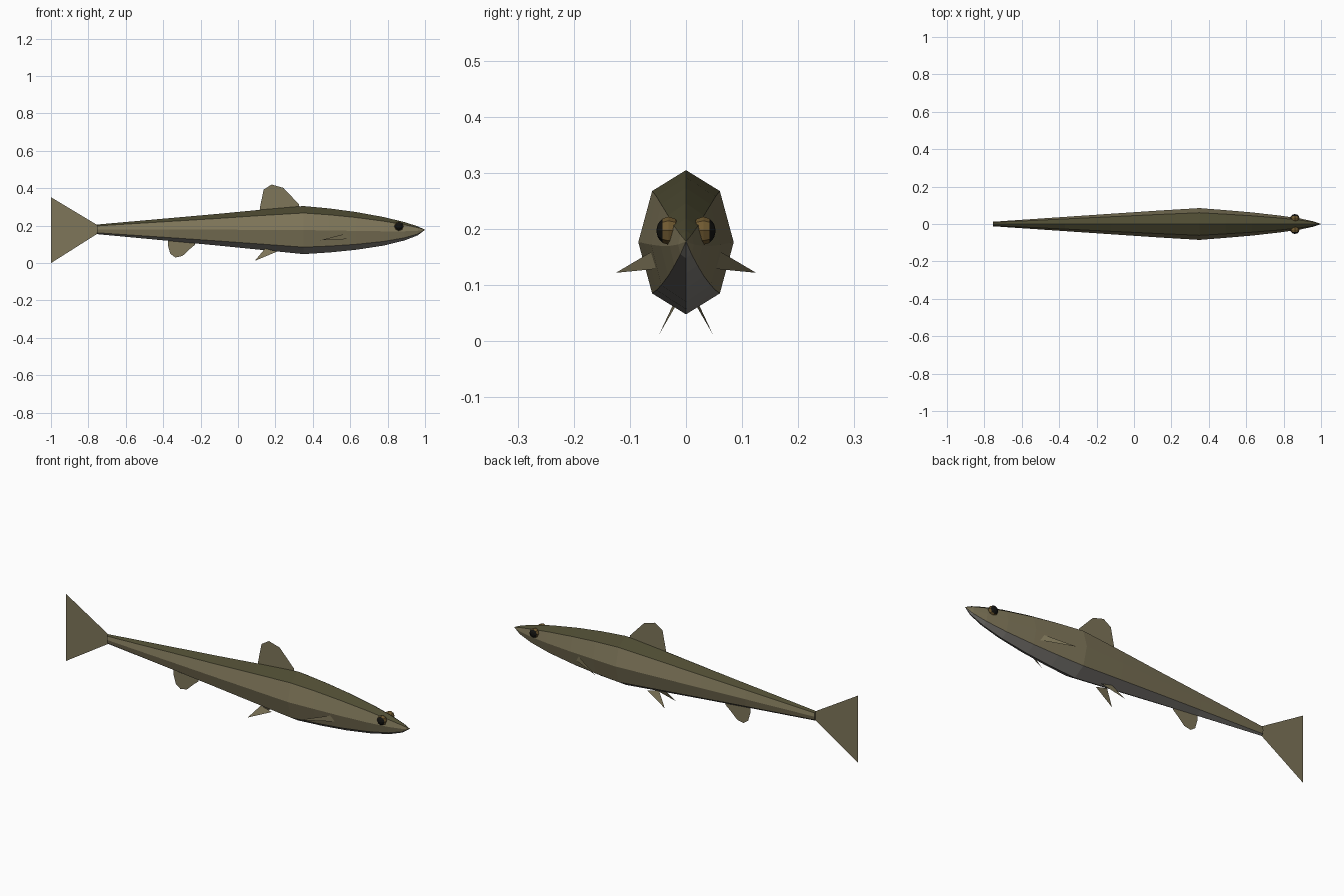
import bpy, bmesh, math
from mathutils import Matrix

if "Cube" in bpy.data.objects:
    bpy.data.objects.remove(bpy.data.objects["Cube"])


def material(name, rgb):
    m = bpy.data.materials.new(name)
    m.diffuse_color = (*rgb, 1)
    m.use_nodes = True
    m.node_tree.nodes["Principled BSDF"].inputs["Base Color"].default_value = m.diffuse_color
    return m


BACK = material("dark_olive", (0.075, 0.07, 0.032))
SIDE = material("olive", (0.21, 0.18, 0.10))
BELLY = material("pale_grey", (0.22, 0.21, 0.19))
FIN = material("fin_olive", (0.21, 0.18, 0.10))
IRIS = material("amber", (0.16, 0.10, 0.03))
PUPIL = material("black", (0.006, 0.006, 0.005))


def finish(bm, name, mats):
    mesh = bpy.data.meshes.new(name)
    bm.to_mesh(mesh)
    bm.free()
    for m in mats:
        mesh.materials.append(m)
    obj = bpy.data.objects.new(name, mesh)
    bpy.context.collection.objects.link(obj)
    return obj


def fin(name, points):
    bm = bmesh.new()
    bm.faces.new([bm.verts.new(p) for p in points])
    bmesh.ops.triangulate(bm, faces=bm.faces[:])
    return finish(bm, name, [FIN])


# Body: octagonal sections (x, half width, bottom z, top z) lofted to the nose
sections = [(-0.755, 0.012, 0.155, 0.206), (-0.37, 0.038, 0.119, 0.240),
            (-0.12, 0.055, 0.095, 0.262), (0.12, 0.071, 0.071, 0.285),
            (0.35, 0.085, 0.048, 0.305), (0.49, 0.074, 0.057, 0.292),
            (0.63, 0.062, 0.071, 0.273), (0.78, 0.045, 0.094, 0.246),
            (0.89, 0.029, 0.121, 0.219), (0.96, 0.014, 0.148, 0.197)]
unit = [(0, 1), (0.71, 0.71), (1, 0), (0.71, -0.71),
        (0, -1), (-0.71, -0.71), (-1, 0), (-0.71, 0.71)]
band = [0, 1, 1, 2, 2, 1, 1, 0]
bm = bmesh.new()
rings = []
for x, w, lo, hi in sections:
    c, h = (lo + hi) / 2, (hi - lo) / 2
    rings.append([bm.verts.new((x, w * u, c + h * v)) for u, v in unit])
nose = bm.verts.new((1.0, 0, 0.178))
for i in range(8):
    j = (i + 1) % 8
    for a, b in zip(rings, rings[1:]):
        bm.faces.new((a[i], a[j], b[j], b[i])).material_index = band[i]
    bm.faces.new((rings[-1][i], rings[-1][j], nose)).material_index = band[i]
bm.faces.new(rings[0]).material_index = 1
bmesh.ops.recalc_face_normals(bm, faces=bm.faces[:])
finish(bm, "body", [BACK, SIDE, BELLY])

# Flat fins on the centre plane
fin("tail_fin", [(x, 0, z) for x, z in
    [(-0.755, 0.205), (-1, 0.352), (-0.945, 0.179), (-1, 0.0), (-0.755, 0.155)]])
fin("dorsal_fin", [(x, 0, z) for x, z in
    [(0.33, 0.295), (0.325, 0.315), (0.243, 0.402), (0.18, 0.42),
     (0.137, 0.393), (0.117, 0.295), (0.115, 0.27)]])
fin("anal_fin", [(x, 0, z) for x, z in
    [(-0.375, 0.13), (-0.375, 0.095), (-0.362, 0.05), (-0.335, 0.03),
     (-0.297, 0.038), (-0.26, 0.073), (-0.23, 0.098), (-0.23, 0.12)]])

# Paired fins and eyes
for s, side in ((1, "left"), (-1, "right")):
    fin("pectoral_fin_" + side, [(0.60, s * 0.054, 0.164), (0.44, s * 0.125, 0.122),
                                 (0.60, s * 0.054, 0.129)])
    fin("pelvic_fin_" + side, [(0.145, s * 0.017, 0.078), (0.09, s * 0.048, 0.012),
                               (0.21, s * 0.019, 0.062)])
    bm = bmesh.new()
    bmesh.ops.create_uvsphere(bm, u_segments=8, v_segments=6, radius=1)
    for f in bm.faces:
        f.material_index = 1 if f.calc_center_median().z > 0.5 else 0
    place = (Matrix.Translation((0.86, s * 0.031, 0.197))
             @ Matrix.Rotation(-s * math.pi / 2, 4, 'X')
             @ Matrix.Diagonal((0.025, 0.025, 0.022, 1)))
    bmesh.ops.transform(bm, matrix=place, verts=bm.verts[:])
    finish(bm, "eye_" + side, [IRIS, PUPIL])
